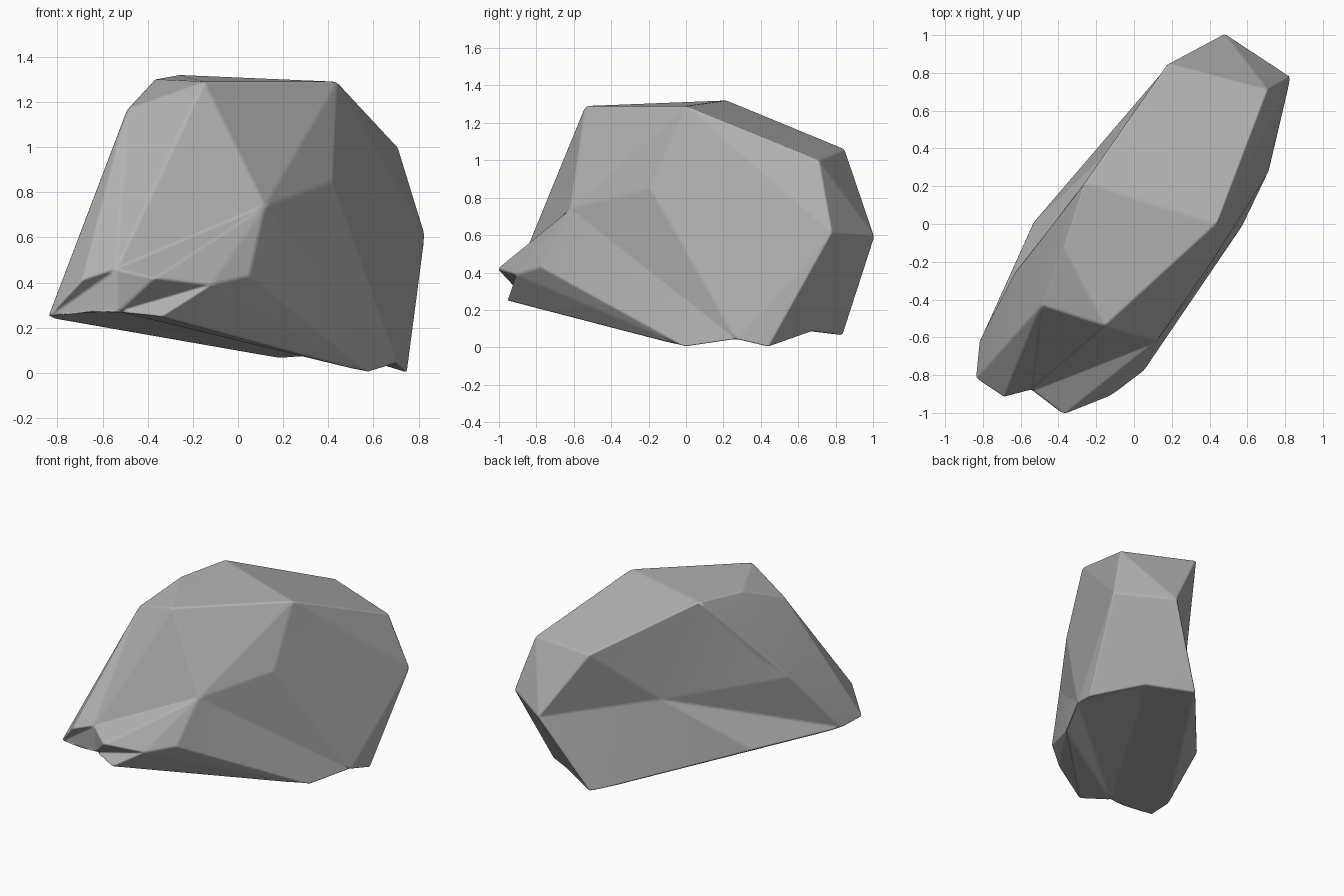
import bpy, bmesh, math
from mathutils import Vector
from mathutils.geometry import intersect_point_line

cube = bpy.data.objects.get("Cube")
if cube:
    bpy.data.objects.remove(cube, do_unlink=True)

# Corners of the boulder, grouped by region
crown = [(-.37, -.12, 1.3), (-.26, .22, 1.32), (.44, 0, 1.29), (-.15, -.54, 1.29), (-.49, -.43, 1.17)]
back_end = [(.71, .71, 1), (.83, .78, .61), (.48, 1.01, .59), (.18, .85, 1.06)]
underside = [(.18, .84, .065), (.75, .44, 0), (.58, 0, 0), (-.54, 0, .24)]
nose = [(-.37, -1.01, .42), (-.34, -.96, .25), (-.12, -.91, .39), (.05, -.78, .43),
        (-.69, -.92, .41), (-.65, -.88, .275), (-.84, -.82, .25), (-.82, -.62, .24)]
flanks = [(.42, -.19, .85), (-.5, -.1, .87), (-.64, -.27, .69)]

# Hollows: true place, and the direction they are drawn out in to catch their neighbours
hollows = [((-.09, .43, .65), (-.14, .27, 0)),      # left flank
           ((.12, -.62, .74), (.16, -.12, 0)),      # right flank
           ((-.54, -.88, .46), (-.08, -.25, .04)),  # notch in the nose
           ((-.53, -.87, .27), (-.08, -.25, -.08)),
           ((.47, .68, .085), (.05, .08, -.15)),    # underside
           ((.71, .27, .04), (.05, 0, -.12))]

corners = [Vector(p) for p in crown + back_end + underside + nose + flanks]
pushed = [p.copy() for p in corners]
for place, pull in hollows:
    corners.append(Vector(place))
    pushed.append(Vector(place) + Vector(pull))

# Corners still inside are moved out from the long axis until the hull uses them
axis = Vector((-.5, -.72, .5)), Vector((.5, .65, .6))


def axis_point(p):
    point, t = intersect_point_line(p, *axis)
    return axis[0].lerp(axis[1], min(max(t, 0), 1))


def build_hull(points):
    bm = bmesh.new()
    tag = bm.verts.layers.int.new("corner")
    for i, p in enumerate(points):
        bm.verts.new(p)[tag] = i
    bmesh.ops.convex_hull(bm, input=bm.verts[:])
    inside = [v[tag] for v in bm.verts if not v.link_faces]
    return bm, tag, inside


bm, tag, inside = build_hull(pushed)
while inside:
    bm.free()
    for i in inside:
        pushed[i] += (corners[i] - axis_point(corners[i])) * .02
    bm, tag, inside = build_hull(pushed)

# Drop the corners back to their true places
for v in bm.verts:
    v.co = corners[v[tag]]
bmesh.ops.recalc_face_normals(bm, faces=bm.faces[:])
mesh = bpy.data.meshes.new("boulder")
bm.to_mesh(mesh)
bm.free()
boulder = bpy.data.objects.new("boulder", mesh)
bpy.context.collection.objects.link(boulder)

# Plain stone colour
stone = bpy.data.materials.new("grey_stone")
stone.use_nodes = True
colour = (.45, .45, .45, 1)
stone.diffuse_color = colour
stone.node_tree.nodes["Principled BSDF"].inputs["Base Color"].default_value = colour
mesh.materials.append(stone)

# Worn edges
bpy.context.view_layer.objects.active = boulder
boulder.select_set(True)
bpy.ops.object.shade_smooth_by_angle(angle=math.radians(30))
bevel = boulder.modifiers.new("worn_edges", "BEVEL")
bevel.width = .012
bevel.segments = 2
bevel.limit_method = "ANGLE"
bevel.angle_limit = math.radians(8)
bevel.harden_normals = True
